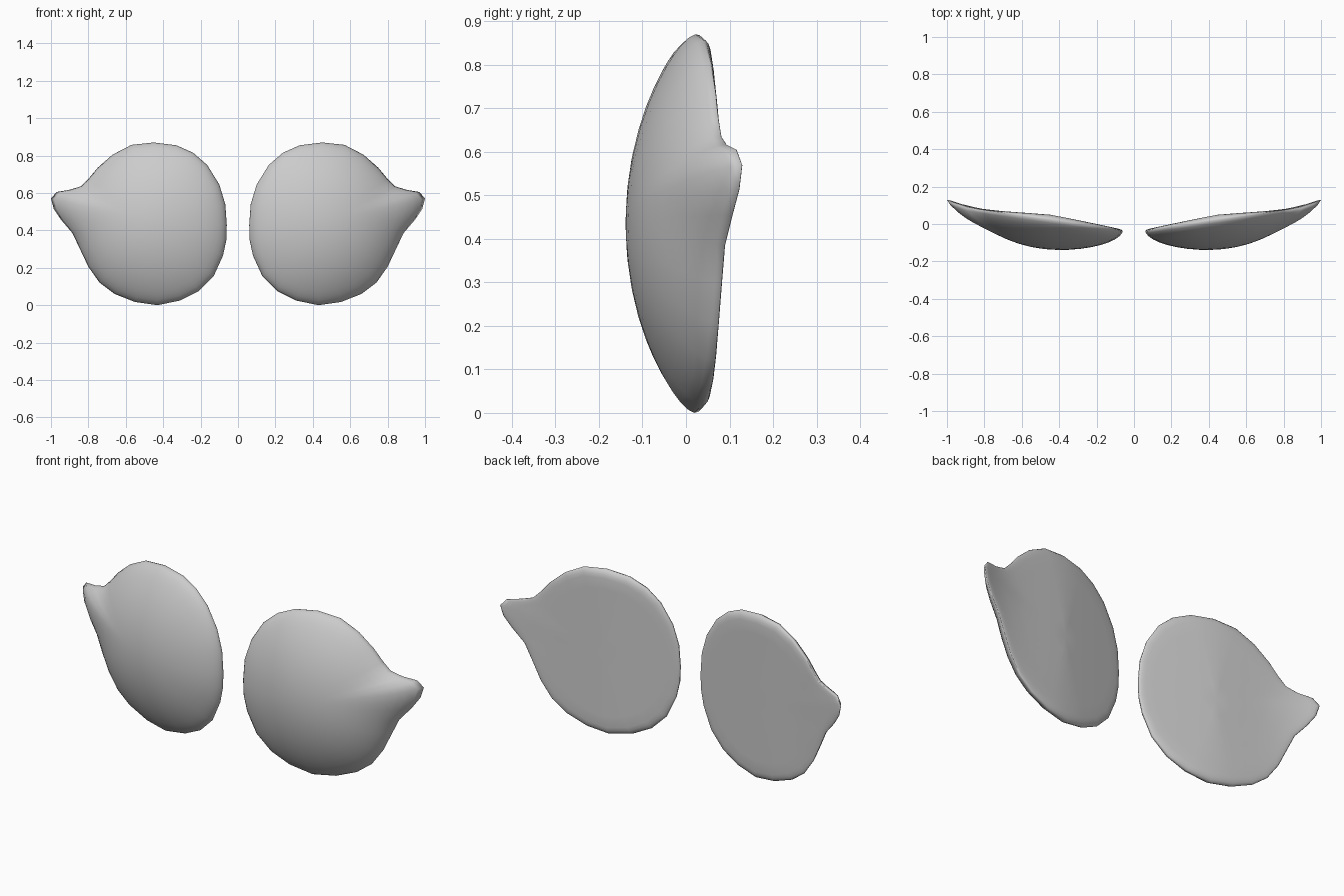
import bpy, bmesh, math

if "Cube" in bpy.data.objects:
    bpy.data.objects.remove(bpy.data.objects["Cube"])

# Rim outline of the right-hand lens (x, z), including the pointed outer ear
OUTLINE = [(.06, .43), (.068, .54), (.10, .645), (.165, .75), (.24, .815), (.33, .855),
           (.45, .87), (.57, .857), (.67, .805), (.75, .735), (.80, .675), (.84, .635),
           (.90, .617), (.97, .605), (1.0, .57), (.985, .515), (.945, .455), (.885, .385),
           (.845, .30), (.80, .205), (.74, .12), (.66, .06), (.55, .017), (.43, .0),
           (.31, .025), (.21, .075), (.13, .155), (.08, .265), (.062, .35)]
# Camber of the back face (x, y)
BACK = [(.06, -.03), (.2, .0), (.33, .027), (.45, .05), (.58, .06), (.7, .068),
        (.8, .078), (.88, .093), (.94, .112), (1.0, .137)]
CX, CZ, R = .45, .435, .41


def rim_y(x):
    # Tilted rim plane, swept back a little more at the ear
    return -.037 + .15 * (x - .06) + 1.1 * max(0, x - .85) ** 2


def back_y(x):
    for (x0, y0), (x1, y1) in zip(BACK, BACK[1:]):
        if x <= x1:
            break
    return y0 + (y1 - y0) * (x - x0) / (x1 - x0)


def front_y(x, s):
    return rim_y(x) - .158 * (1 - s * s) ** .66 * (1 + .2 * (x - CX) / R)


def ring(bm, s, power, surface):
    # Rings are round near the centre and take on the ear towards the rim
    verts = []
    for px, pz in OUTLINE:
        dx, dz = px - CX, pz - CZ
        d = math.hypot(dx, dz)
        r = s * (R + (d - R) * s ** power)
        x, z = CX + dx / d * r, CZ + dz / d * r
        verts.append(bm.verts.new((x, surface(x), z)))
    return verts


bm = bmesh.new()
rings = []
# Domed front, from centre to rim
for s in (.12, .25, .4, .55, .68, .78, .86, .91, .95, .985, 1):
    rings.append(ring(bm, s, 5, lambda x: front_y(x, s)))
# Rounded rim, then the cambered back
for s, w in ((.995, .35), (.98, .65), (.955, .88), (.92, 1), (.8, 1), (.6, 1), (.4, 1), (.2, 1)):
    rings.append(ring(bm, s, 3, lambda x: rim_y(x) * (1 - w) + back_y(x) * w))

n = len(OUTLINE)
for a, b in zip(rings, rings[1:]):
    for i in range(n):
        j = (i + 1) % n
        bm.faces.new((a[i], a[j], b[j], b[i]))
for loop, y in ((rings[0], front_y(CX, 0)), (rings[-1], back_y(CX))):
    c = bm.verts.new((CX, y, CZ))
    for i in range(n):
        bm.faces.new((loop[i], loop[(i + 1) % n], c))
bmesh.ops.recalc_face_normals(bm, faces=bm.faces[:])
for f in bm.faces:
    f.smooth = True

mesh = bpy.data.meshes.new("lenses")
bm.to_mesh(mesh)
bm.free()
lenses = bpy.data.objects.new("lenses", mesh)
bpy.context.collection.objects.link(lenses)

# Matching left lens
mirror = lenses.modifiers.new("mirror", 'MIRROR')
mirror.use_axis = (True, False, False)
mirror.use_mirror_merge = False
